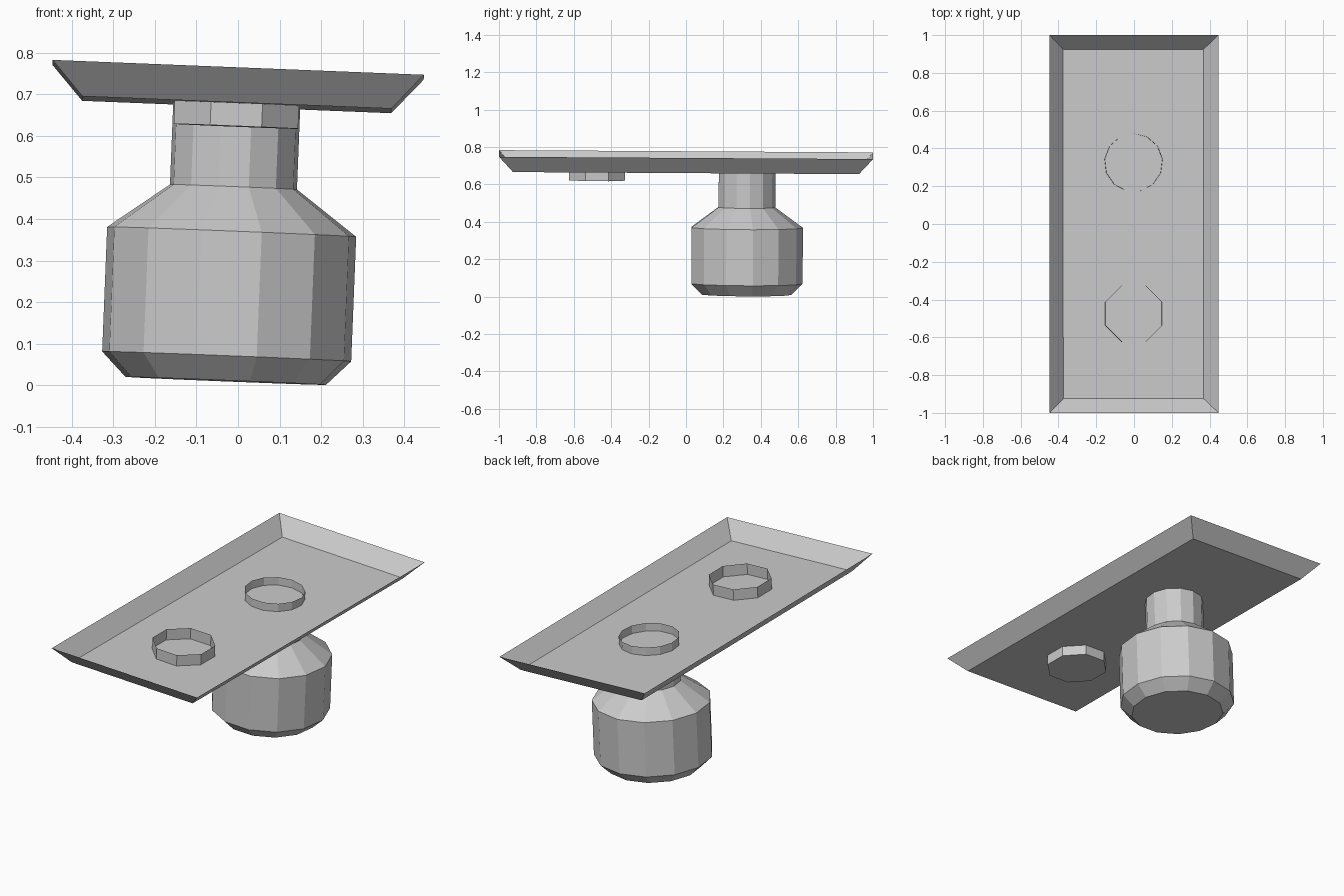
import bpy
import bmesh
from math import cos, sin, pi
from mathutils import Matrix

cube = bpy.data.objects.get("Cube")
if cube:
    bpy.data.objects.remove(cube, do_unlink=True)

grey = bpy.data.materials.new("plain_grey")
grey.use_nodes = True
colour = (0.6, 0.6, 0.6, 1)
grey.diffuse_color = colour
grey.node_tree.nodes["Principled BSDF"].inputs["Base Color"].default_value = colour

# The whole assembly leans slightly about the centre of the tray floor
LEAN = (Matrix.Translation((-0.003, 0, 0.675))
        @ Matrix.Rotation(0.04, 4, 'Y') @ Matrix.Rotation(-0.006, 4, 'X'))


def loft(name, rings):
    """Skin a stack of rings upwards, closed at the bottom and open at the top."""
    bm = bmesh.new()
    rows = [[bm.verts.new(p) for p in ring] for ring in rings]
    bm.faces.new(rows[0][::-1])
    for low, high in zip(rows, rows[1:]):
        for i in range(len(low)):
            j = (i + 1) % len(low)
            bm.faces.new((low[i], low[j], high[j], high[i]))
    mesh = bpy.data.meshes.new(name)
    bm.to_mesh(mesh)
    bm.free()
    mesh.materials.append(grey)
    obj = bpy.data.objects.new(name, mesh)
    obj.matrix_world = LEAN
    bpy.context.collection.objects.link(obj)
    return obj


def rectangle(hx, hy, z):
    return [(-hx, -hy, z), (hx, -hy, z), (hx, hy, z), (-hx, hy, z)]


def polygon(sides, radius, y, z, start):
    angles = [start + 2 * pi * i / sides for i in range(sides)]
    return [(radius * cos(a), y + radius * sin(a), z) for a in angles]


# Shallow thin tray with sloping sides
tray = loft("tray", [rectangle(0.372, 0.925, 0), rectangle(0.447, 1.0, 0.084)])
# The floor is seen from above as well, so it faces upwards
tray.data.flip_normals()

# Eight-sided cup set through the front of the tray
loft("octagonal_cup", [polygon(8, 0.162, -0.475, z, pi / 8) for z in (-0.055, 0.06)])

# Faceted bottle hanging through the back of the tray
profile = [(0.243, -0.663), (0.302, -0.604), (0.302, -0.304),
           (0.154, -0.196), (0.154, 0.044)]
loft("bottle", [polygon(13, r, 0.325, z, pi / 2) for r, z in profile])
